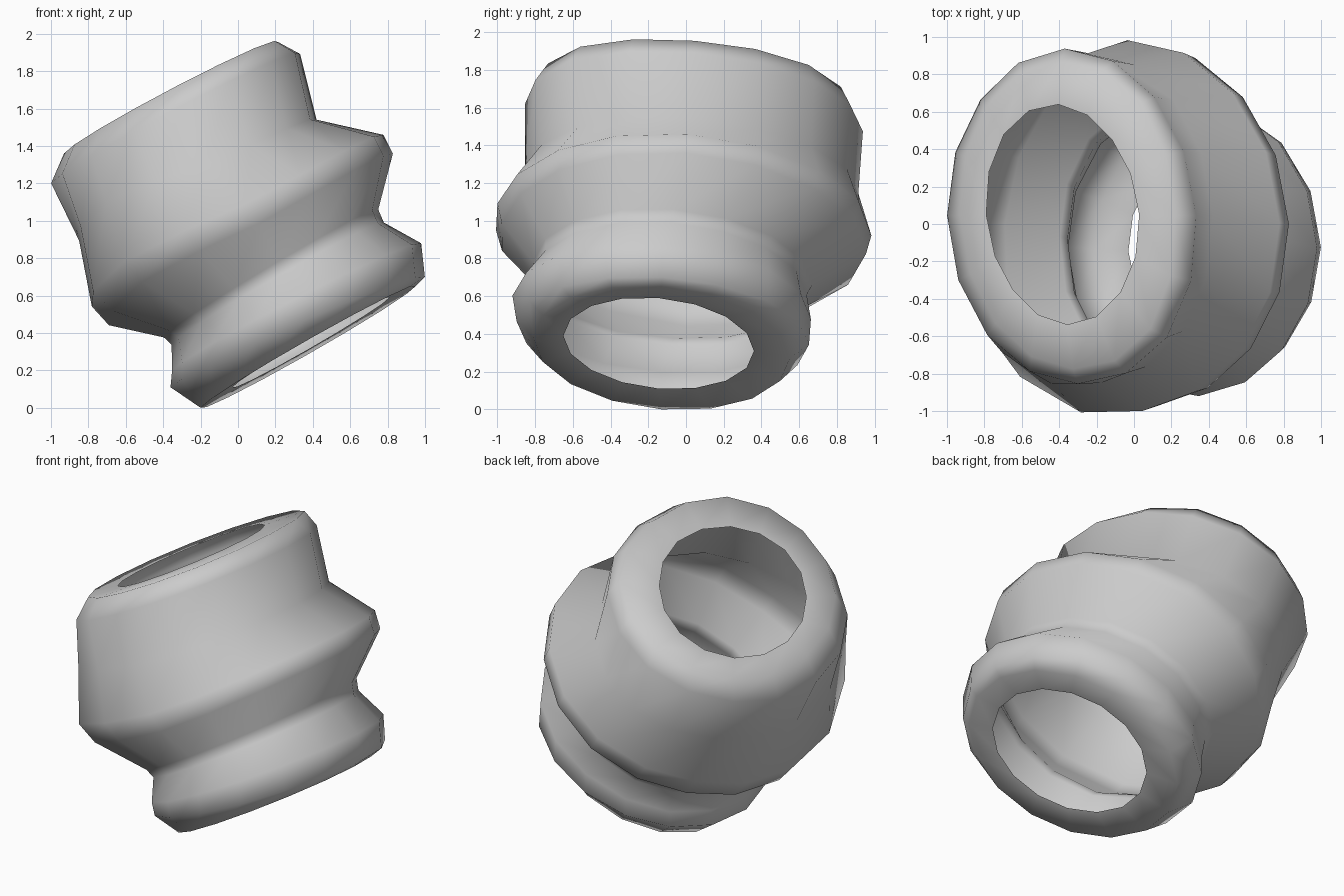
import bpy, bmesh
from math import cos, sin, pi

if "Cube" in bpy.data.objects:
    bpy.data.objects.remove(bpy.data.objects["Cube"])

SIDES = 16
TILT = -0.08   # slight sideways lean of every ring
SKEW = -0.04

# rings from bottom opening to top opening: low side (x, z), high side (x, z), y range,
# bulges toward back right, back left, front left, front right
rings = [
    ((-0.03, 0.11), (0.81, 0.59), (-0.65, 0.36), (0, 0, 0, 0)),             # bottom opening
    ((-0.20, 0.00), (0.95, 0.65), (-0.81, 0.55), (0, 0, 0, 0)),             # lower rib
    ((-0.36, 0.11), (1.00, 0.70), (-0.90, 0.65), (0.02, 0, 0.01, -0.03)),
    ((-0.35, 0.20), (0.98, 0.88), (-0.92, 0.66), (0.02, 0, 0.03, -0.03)),
    ((-0.35, 0.34), (0.78, 0.99), (-0.80, 0.64), (0, 0, 0.07, 0)),          # lower groove
    ((-0.39, 0.38), (0.75, 1.06), (-0.80, 0.67), (0, 0, 0.09, 0)),
    ((-0.68, 0.44), (0.83, 1.36), (-0.96, 0.96), (0, -0.05, 0.16, -0.02)),  # main rib
    ((-0.77, 0.54), (0.78, 1.46), (-0.98, 0.99), (0, -0.06, 0.18, -0.02)),
    ((-0.84, 0.89), (0.42, 1.54), (-0.83, 0.92), (0, -0.06, 0.18, 0)),      # upper groove
    ((-1.00, 1.20), (0.33, 1.89), (-0.85, 0.94), (0, -0.02, 0.01, 0.03)),   # upper rib
    ((-0.93, 1.36), (0.21, 1.95), (-0.77, 0.86), (0.05, 0, 0, 0.05)),
    ((-0.79, 1.42), (0.03, 1.87), (-0.54, 0.64), (-0.04, 0.03, -0.03, 0)),  # top opening
]


def radius(angle, bulges):
    return 1 + sum(b * max(0, cos(angle - (0.25 + 0.5 * k) * pi)) ** 6
                   for k, b in enumerate(bulges))


# bellows sleeve: one open sheet lofted through the rings
bm = bmesh.new()
loops = []
for k, ((lx, lz), (hx, hz), (y0, y1), bulges) in enumerate(rings):
    ry = (y1 - y0) / 2
    loop = []
    for i in range(SIDES):
        t = 2 * pi * i / SIDES
        r = radius(t, bulges)
        c, s = r * cos(t), r * sin(t)
        # the main rib sits slightly higher where it bulges to the front left
        lift = 0.1 * max(0, r - 1) / 0.18 if k in (6, 7, 8) else 0
        loop.append(bm.verts.new((
            (lx + hx) / 2 + (hx - lx) / 2 * c + SKEW * ry * s,
            (y0 + y1) / 2 + ry * s,
            (lz + hz) / 2 + (hz - lz) / 2 * c + TILT * ry * s + lift)))
    loops.append(loop)
for a, b in zip(loops, loops[1:]):
    for i in range(SIDES):
        j = (i + 1) % SIDES
        bm.faces.new((a[i], a[j], b[j], b[i]))

mesh = bpy.data.meshes.new("bellows_sleeve")
bm.to_mesh(mesh)
bm.free()
sleeve = bpy.data.objects.new("bellows_sleeve", mesh)
bpy.context.collection.objects.link(sleeve)
bpy.context.view_layer.objects.active = sleeve
sleeve.select_set(True)
bpy.ops.object.shade_smooth_by_angle(angle=1.2)
